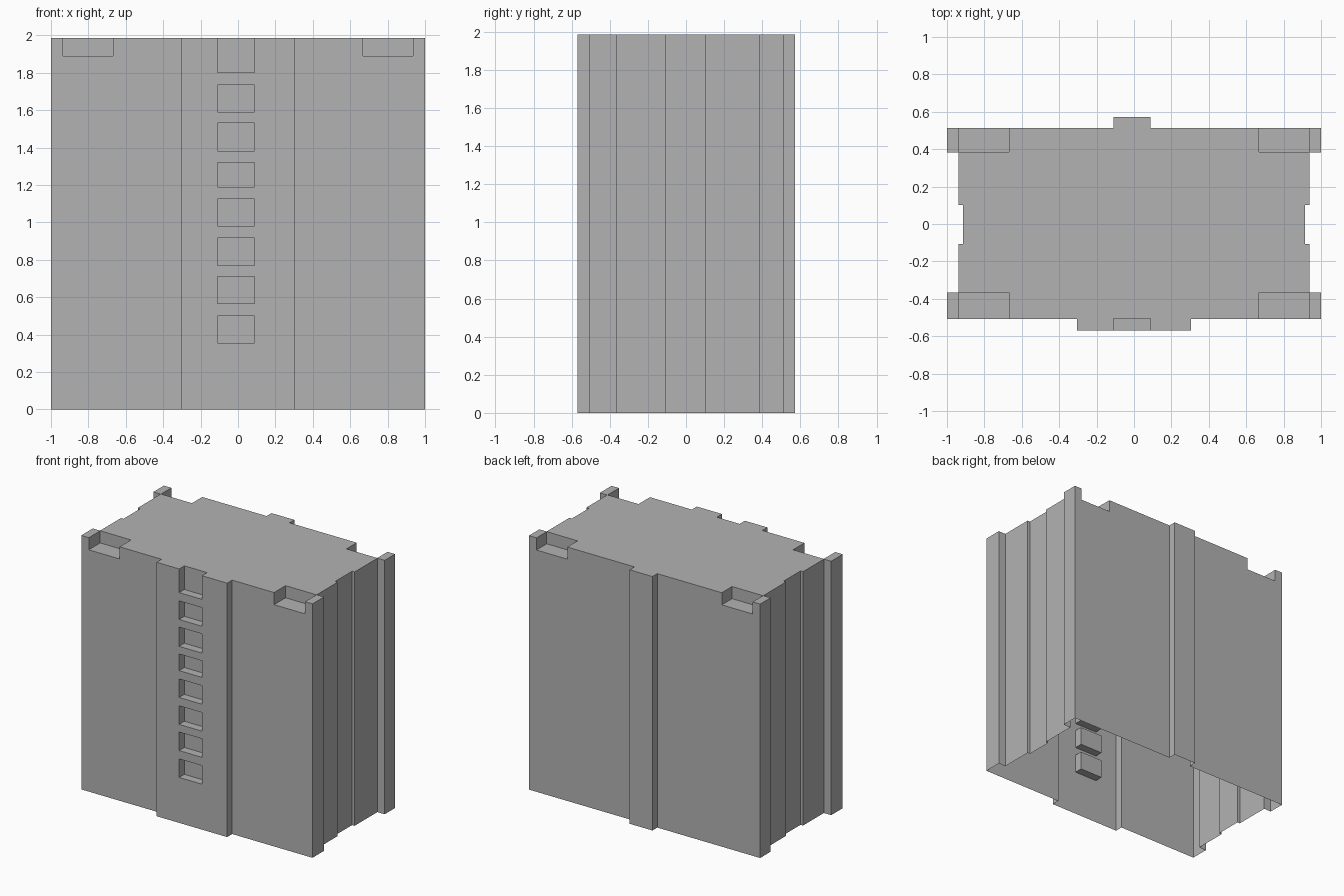
import bpy
import bmesh

HEIGHT = 1.985

if "Cube" in bpy.data.objects:
    bpy.data.objects.remove(bpy.data.objects["Cube"], do_unlink=True)

# One plain concrete grey
grey = bpy.data.materials.new("concrete_grey")
grey.use_nodes = True
colour = (0.45, 0.45, 0.45, 1)
grey.diffuse_color = colour
grey.node_tree.nodes["Principled BSDF"].inputs["Base Color"].default_value = colour


def make_object(name, bm):
    bmesh.ops.recalc_face_normals(bm, faces=bm.faces)
    mesh = bpy.data.meshes.new(name)
    bm.to_mesh(mesh)
    bm.free()
    mesh.materials.append(grey)
    obj = bpy.data.objects.new(name, mesh)
    bpy.context.collection.objects.link(obj)
    return obj


def add_box(bm, low, high):
    verts = bmesh.ops.create_cube(bm, size=1)["verts"]
    for v in verts:
        v.co = [b if c > 0 else a for c, a, b in zip(v.co, low, high)]


# Floor plan: front pilaster, corner posts, side grooves, back pilaster
side = [(0.305, -0.57), (0.305, -0.508), (1, -0.508), (1, -0.365),
        (0.937, -0.365), (0.937, -0.108), (0.915, -0.108), (0.915, 0.102),
        (0.937, 0.102), (0.937, 0.383), (1, 0.383), (1, 0.512)]
back = [(0.087, 0.512), (0.087, 0.572), (-0.11, 0.572), (-0.11, 0.512)]
plan = side + back + [(-x, y) for x, y in reversed(side)]

bm = bmesh.new()
base = bm.faces.new([bm.verts.new((x, y, 0)) for x, y in plan])
walls = bmesh.ops.extrude_face_region(bm, geom=[base], use_keep_orig=True)
for item in walls["geom"]:
    if isinstance(item, bmesh.types.BMVert):
        item.co.z = HEIGHT
tower = make_object("tower_block", bm)

# Window recesses up the front pilaster; the top one is open above
bm = bmesh.new()
windows = [(0.355, 0.5), (0.565, 0.71), (0.77, 0.915), (0.98, 1.125),
           (1.19, 1.32), (1.38, 1.53), (1.59, 1.735), (1.8, 2.1)]
for bottom, top in windows:
    add_box(bm, (-0.11, -0.7, bottom), (0.087, -0.506, top))

# Notches cut out of the roof beside each corner post
for s in (-1, 1):
    x0, x1 = sorted((s * 0.668, s * 0.935))
    add_box(bm, (x0, -0.7, 1.89), (x1, -0.367, 2.1))
    add_box(bm, (x0, 0.385, 1.89), (x1, 0.7, 2.1))
cutter = make_object("recess_cutter", bm)
cutter.hide_render = True

mod = tower.modifiers.new("recesses", "BOOLEAN")
mod.operation = "DIFFERENCE"
mod.solver = "EXACT"
mod.object = cutter
bpy.context.view_layer.objects.active = tower
bpy.ops.object.modifier_apply(modifier=mod.name)
bpy.data.objects.remove(cutter, do_unlink=True)

# The shell is open underneath
bm = bmesh.new()
bm.from_mesh(tower.data)
floor = [f for f in bm.faces if all(v.co.z < 0.001 for v in f.verts)]
bmesh.ops.delete(bm, geom=floor, context="FACES")
bm.to_mesh(tower.data)
bm.free()
